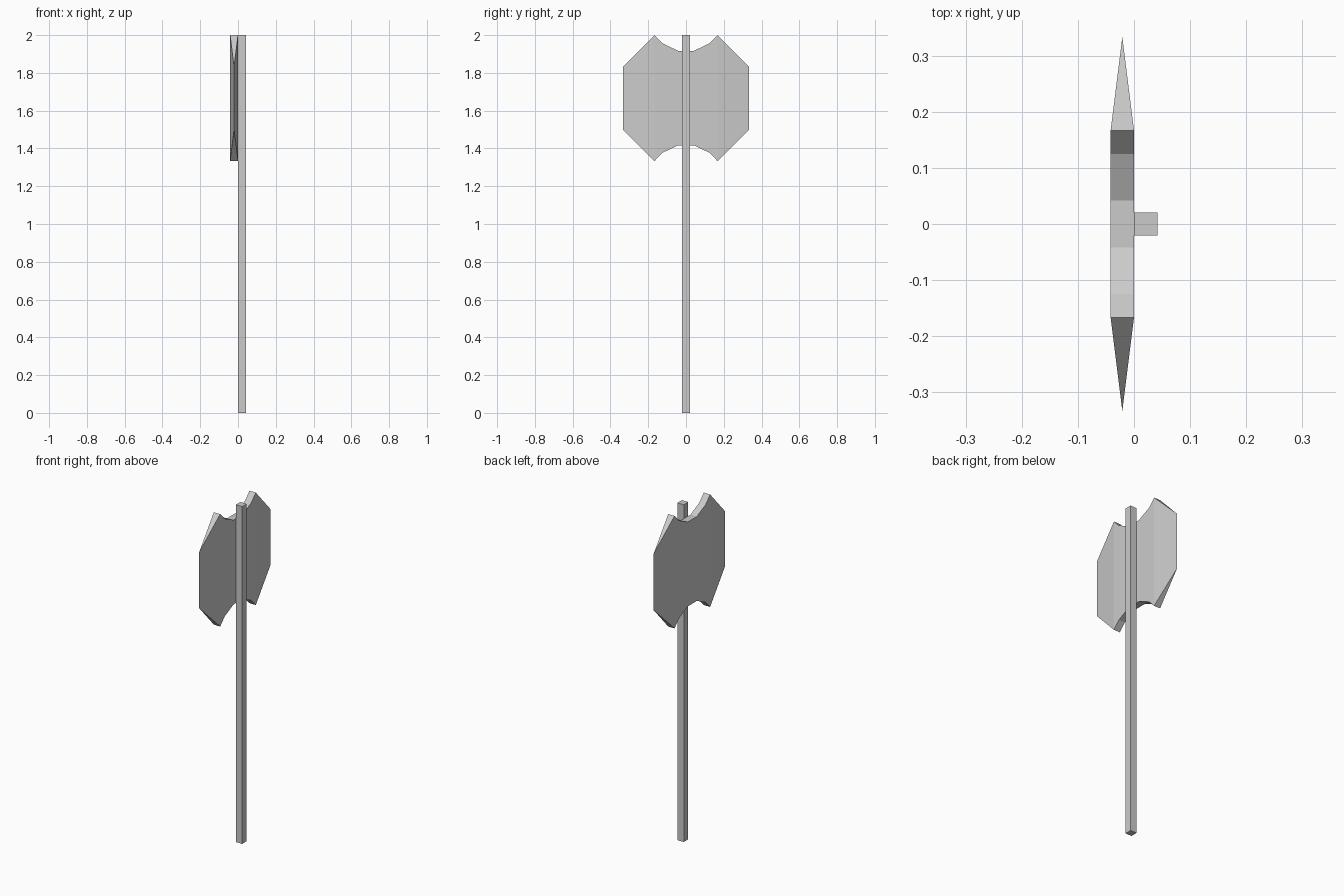
import bpy
import bmesh

if "Cube" in bpy.data.objects:
    bpy.data.objects.remove(bpy.data.objects["Cube"])

T = 1 / 24  # thickness of shaft and blade


def finish(name, bm):
    bmesh.ops.recalc_face_normals(bm, faces=bm.faces)
    mesh = bpy.data.meshes.new(name)
    bm.to_mesh(mesh)
    bm.free()
    obj = bpy.data.objects.new(name, mesh)
    bpy.context.collection.objects.link(obj)
    return obj


# Square shaft
bm = bmesh.new()
bmesh.ops.create_cube(bm, size=1)
bmesh.ops.scale(bm, vec=(T, T, 2), verts=bm.verts)
bmesh.ops.translate(bm, vec=(T / 2, 0, 1), verts=bm.verts)
finish("shaft", bm)

# Double blade: sections across y as (y, half height, half thickness)
half = [(0.0417, 0.25, T / 2), (0.125, 0.29, T / 2),
        (0.1667, 0.3333, T / 2), (0.3333, 0.1667, 0)]
sections = [(-y, h, t) for y, h, t in reversed(half)] + half
bm = bmesh.new()
rings = []
for y, h, t in sections:
    rings.append([bm.verts.new((-T / 2 + sx * t, y, 1.6667 + sz * h))
                  for sx, sz in ((-1, -1), (1, -1), (1, 1), (-1, 1))])
for a, b in zip(rings, rings[1:]):
    for i in range(4):
        j = (i + 1) % 4
        bm.faces.new((a[i], a[j], b[j], b[i]))
# Weld the tapered ends into sharp cutting edges
bmesh.ops.remove_doubles(bm, verts=bm.verts, dist=0.0001)
finish("double_blade", bm)
